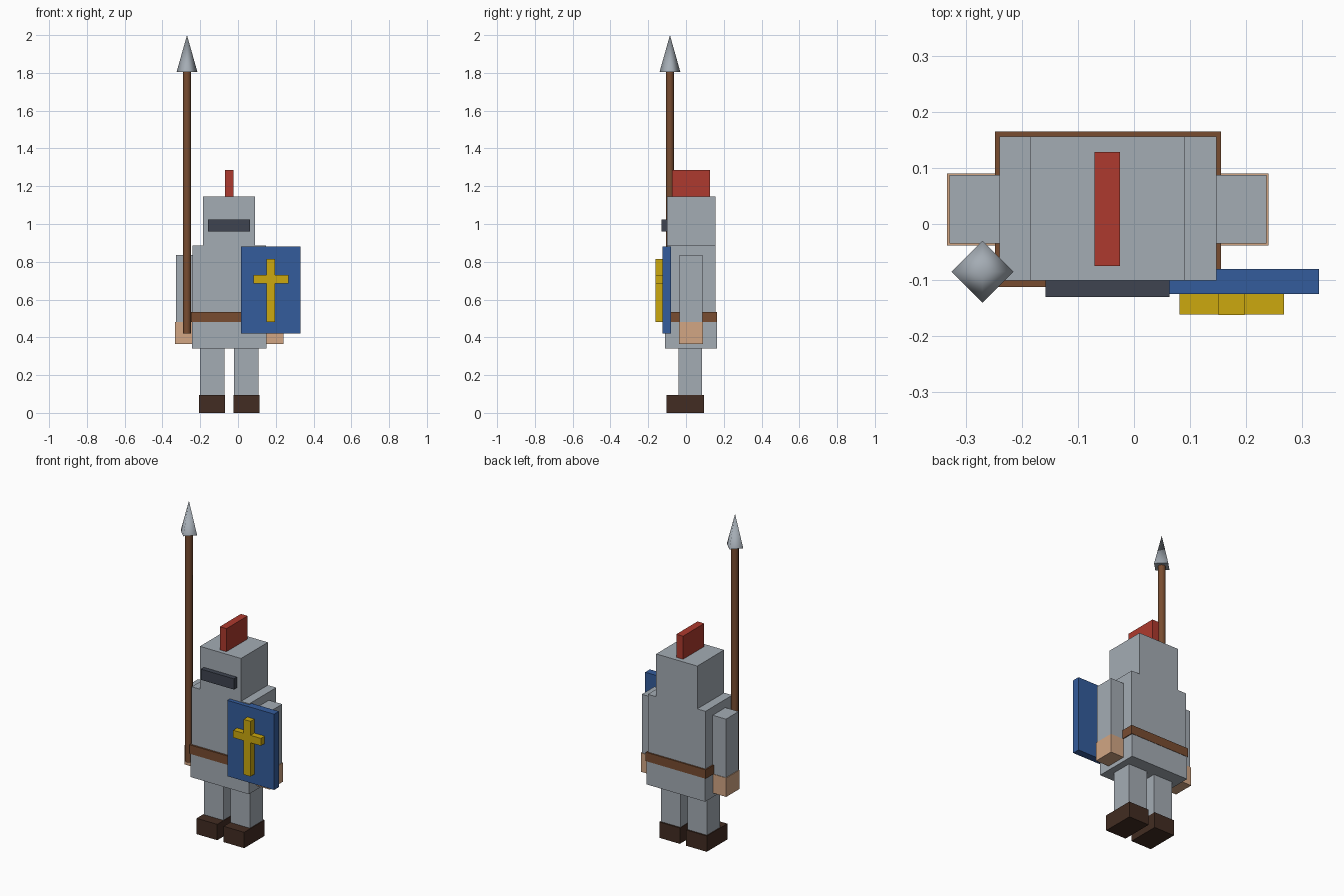
import bpy, bmesh, math

if "Cube" in bpy.data.objects:
    bpy.data.objects.remove(bpy.data.objects["Cube"])


def material(name, r, g, b):
    m = bpy.data.materials.new(name)
    lin = [((c / 255 + 0.055) / 1.055) ** 2.4 for c in (r, g, b)]
    m.diffuse_color = (*lin, 1)
    m.use_nodes = True
    m.node_tree.nodes["Principled BSDF"].inputs["Base Color"].default_value = m.diffuse_color
    return m


STEEL = material("steel", 164, 172, 180)
BROWN = material("brown leather and wood", 120, 76, 48)
BOOT = material("dark boot leather", 66, 44, 34)
SKIN = material("skin", 210, 166, 132)
RED = material("plume red", 174, 58, 46)
BLUE = material("shield blue", 52, 92, 156)
GOLD = material("gold", 204, 168, 14)
DARK = material("visor dark", 62, 68, 80)

MID = -0.0465  # body centreline in x


def finish(name, bm, mat):
    bmesh.ops.recalc_face_normals(bm, faces=bm.faces)
    me = bpy.data.meshes.new(name)
    bm.to_mesh(me)
    bm.free()
    me.materials.append(mat)
    ob = bpy.data.objects.new(name, me)
    bpy.context.collection.objects.link(ob)
    return ob


def box(name, mat, x, y, z):
    """Box from (min, max) ranges along each axis."""
    bm = bmesh.new()
    bmesh.ops.create_cube(bm, size=1)
    for v in bm.verts:
        v.co = [r[0] if c < 0 else r[1] for c, r in zip(v.co, (x, y, z))]
    return finish(name, bm, mat)


def pair(name, mat, x, y, z):
    """Box on the left of the figure and its mirror across the centreline."""
    box("left_" + name, mat, x, y, z)
    box("right_" + name, mat, (2 * MID - x[1], 2 * MID - x[0]), y, z)


def rod(name, mat, sides, r1, r2, x, y, z):
    """Upright prism or cone with smooth sides and crisp flat ends."""
    bm = bmesh.new()
    bmesh.ops.create_cone(bm, cap_ends=True, segments=sides, radius1=r1,
                          radius2=r2, depth=z[1] - z[0])
    if r2 == 0:
        bmesh.ops.remove_doubles(bm, verts=bm.verts, dist=1e-5)
    bmesh.ops.translate(bm, verts=bm.verts, vec=(x, y, (z[0] + z[1]) / 2))
    bm.normal_update()
    for f in bm.faces:
        f.smooth = abs(f.normal.z) < 0.9
    for e in bm.edges:
        e.smooth = all(f.smooth for f in e.link_faces)
    return finish(name, bm, mat)


# Body
box("torso", STEEL, (-0.24, 0.147), (-0.101, 0.156), (0.48, 0.885))
box("skirt", STEEL, (-0.243, 0.15), (-0.11, 0.163), (0.34, 0.481))
box("belt", BROWN, (-0.248, 0.155), (-0.112, 0.165), (0.481, 0.535))

# Helmet
box("helmet", STEEL, (-0.185, 0.091), (-0.101, 0.156), (0.88, 1.145))
box("visor", DARK, (-0.158, 0.063), (-0.13, -0.09), (0.96, 1.025))
box("plume", RED, (-0.07, -0.025), (-0.075, 0.128), (1.14, 1.285))

# Limbs
pair("arm", STEEL, (0.145, 0.236), (-0.035, 0.087), (0.475, 0.835))
pair("hand", SKIN, (0.14, 0.24), (-0.038, 0.09), (0.365, 0.48))
pair("leg", STEEL, (-0.022, 0.108), (-0.04, 0.086), (0.09, 0.345))
pair("boot", BOOT, (-0.025, 0.113), (-0.102, 0.095), (0, 0.096))

# Shield with raised cross
box("shield", BLUE, (0.016, 0.33), (-0.125, -0.08), (0.42, 0.88))
box("cross_upright", GOLD, (0.151, 0.197), (-0.162, -0.12), (0.48, 0.815))
box("cross_bar", GOLD, (0.081, 0.267), (-0.1615, -0.12), (0.685, 0.73))

# Spear
rod("spear_shaft", BROWN, 8, 0.0215, 0.0215, -0.27, -0.085, (0.42, 1.81))
rod("spear_tip", STEEL, 4, 0.055, 0, -0.27, -0.085, (1.805, 2.0))
